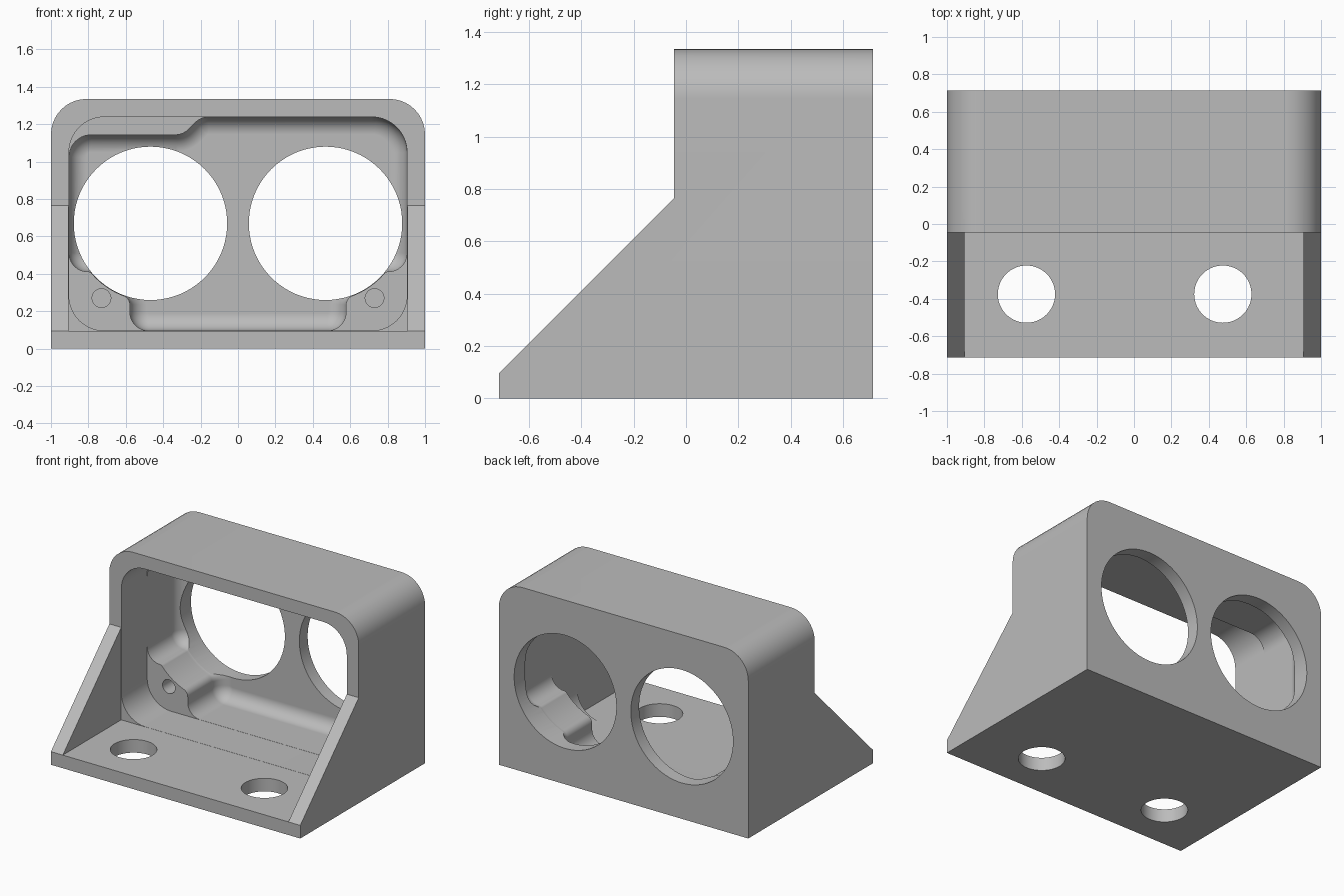
import bpy, bmesh, math
from mathutils import Vector, Matrix

old = bpy.data.objects.get("Cube")
if old:
    bpy.data.objects.remove(old, do_unlink=True)

grey = bpy.data.materials.new("plain_grey")
grey.use_nodes = True
grey.diffuse_color = (0.5, 0.5, 0.5, 1)
grey.node_tree.nodes["Principled BSDF"].inputs["Base Color"].default_value = grey.diffuse_color

# Main sizes
DEPTH, HEIGHT, WALL, ROUND = 0.715, 1.335, 0.095, 0.19
INNER, CEILING = 1 - WALL, HEIGHT - WALL
HOOD_Y, BOSS_Y, BACK_Y = -0.045, 0.25, DEPTH - WALL
EYE_X, EYE_Z, EYE_R = 0.468, 0.67, 0.41


def rounded(corners, steps=10):
    """Outline from (x, z, radius) corners, with arcs at the rounded ones."""
    pts = []
    for i, (x, z, r) in enumerate(corners):
        p = Vector((x, z))
        if r == 0:
            pts.append(p)
            continue
        a = (Vector(corners[i - 1][:2]) - p).normalized()
        b = (Vector(corners[(i + 1) % len(corners)][:2]) - p).normalized()
        half = a.angle(b) / 2
        centre = p + (a + b).normalized() * r / math.sin(half)
        start = p + a * r / math.tan(half) - centre
        end = p + b * r / math.tan(half) - centre
        sweep = start.angle(end)
        for k in range(steps + 1):
            t = k / steps
            pts.append(centre + (start * math.sin((1 - t) * sweep)
                                 + end * math.sin(t * sweep)) / math.sin(sweep))
    return pts


def inset(pts, d):
    """Move a counter-clockwise outline inwards by d."""
    out = []
    for i, p in enumerate(pts):
        u = (p - pts[i - 1]).normalized()
        v = (pts[(i + 1) % len(pts)] - p).normalized()
        m, n = Vector((-u.y, u.x)), Vector((-v.y, v.x))
        out.append(p + (m + n) * d / (1 + m.dot(n)))
    return out


def finish(name, bm):
    bmesh.ops.recalc_face_normals(bm, faces=bm.faces)
    mesh = bpy.data.meshes.new(name)
    bm.to_mesh(mesh)
    bm.free()
    mesh.materials.append(grey)
    obj = bpy.data.objects.new(name, mesh)
    bpy.context.collection.objects.link(obj)
    return obj


def loft(name, rings, place=lambda p, d: (p.x, d, p.y)):
    """Solid through (outline, depth) rings."""
    bm = bmesh.new()
    loops = [[bm.verts.new(place(p, d)) for p in pts] for pts, d in rings]
    for a, b in zip(loops, loops[1:]):
        for i in range(len(a)):
            bm.faces.new((a[i - 1], a[i], b[i], b[i - 1]))
    bm.faces.new(loops[0])
    bm.faces.new(loops[-1])
    return finish(name, bm)


def rod(name, centre, radius, length, along_y=False):
    bm = bmesh.new()
    turn = Matrix.Rotation(math.pi / 2 if along_y else 0, 4, 'X')
    bmesh.ops.create_cone(bm, cap_ends=True, segments=80, radius1=radius, radius2=radius,
                          depth=length, matrix=Matrix.Translation(centre) @ turn)
    return finish(name, bm)


# Outer block with rounded top edges
block = rounded([(-1, 0, 0), (1, 0, 0), (1, HEIGHT, ROUND), (-1, HEIGHT, ROUND)])
body = loft("bracket_body", [(block, -DEPTH), (block, DEPTH)])
cutters = []

# Sloped front of the side walls
slope = [Vector(p) for p in ((-0.8, 0.01), (HOOD_Y, 0.765), (HOOD_Y, 2), (-0.8, 2))]
cutters.append(loft("slope_cutter", [(slope, -2), (slope, 2)], lambda p, d: (d, p.x, p.y)))

# Open front tray
tray = rounded([(-INNER, WALL, 0), (INNER, WALL, 0), (INNER, 2, 0), (-INNER, 2, 0)])
cutters.append(loft("tray_cutter", [(tray, -1), (tray, HOOD_Y)]))

# Rounded hood cavity
hood = inset(rounded([(s * INNER, z, ROUND) for s, z in
                      ((-1, WALL), (1, WALL), (1, CEILING), (-1, CEILING))]), 0.001)
cutters.append(loft("hood_cutter", [(hood, HOOD_Y - 0.02), (hood, BOSS_Y)]))

# Rear pocket, leaving the screw bosses and the upper corner block
boss_x, boss_z, clear = 0.58, 0.41, EYE_R + 0.005
low = -math.acos((boss_x - EYE_X) / clear)
high = math.asin((boss_z - EYE_Z) / clear)
scoop = []
for k in range(7):
    a = low + (high - low) * k / 6
    scoop.append((EYE_X + clear * math.cos(a), EYE_Z + clear * math.sin(a),
                  {0: 0.05, 6: 0.03}.get(k, 0)))
side = [(boss_x, WALL, 0.1)] + scoop + [(INNER, boss_z, 0.1)]
crown = [(INNER, CEILING, ROUND), (-0.2, CEILING, 0.1),
         (-0.295, 1.145, 0.1), (-INNER, 1.145, 0.12)]
pocket = rounded(side + crown + [(-x, z, r) for x, z, r in reversed(side)])
rings = [(inset(pocket, 0.002), BOSS_Y - 0.02)]
fillet = 0.092
for k in range(9):
    a = math.pi / 2 * k / 8
    rings.append((inset(pocket, 0.002 + fillet * (1 - math.cos(a))),
                  BACK_Y - fillet + fillet * math.sin(a)))
cutters.append(loft("pocket_cutter", rings))

# Large back openings and blind screw holes
for s in (-1, 1):
    cutters.append(rod("opening_cutter", (s * EYE_X, 0.75, EYE_Z), EYE_R, 0.5, True))
    cutters.append(rod("screw_cutter", (s * 0.73, 0.35, 0.27), 0.05, 0.3, True))

# Mounting holes in the floor
for x in (-0.575, 0.475):
    cutters.append(rod("mount_cutter", (x, -0.375, 0), 0.153, 0.4))

# Cut everything out of the block
bpy.ops.object.select_all(action='DESELECT')
bpy.context.view_layer.objects.active = body
body.select_set(True)
for cutter in cutters:
    cutter.hide_render = True
    mod = body.modifiers.new("cut", 'BOOLEAN')
    mod.operation, mod.solver, mod.object = 'DIFFERENCE', 'EXACT', cutter
    bpy.ops.object.modifier_apply(modifier=mod.name)
    bpy.data.objects.remove(cutter, do_unlink=True)

bpy.ops.object.shade_smooth_by_angle(angle=math.radians(30))
weighted = body.modifiers.new("flat_shading", 'WEIGHTED_NORMAL')
weighted.keep_sharp = True
